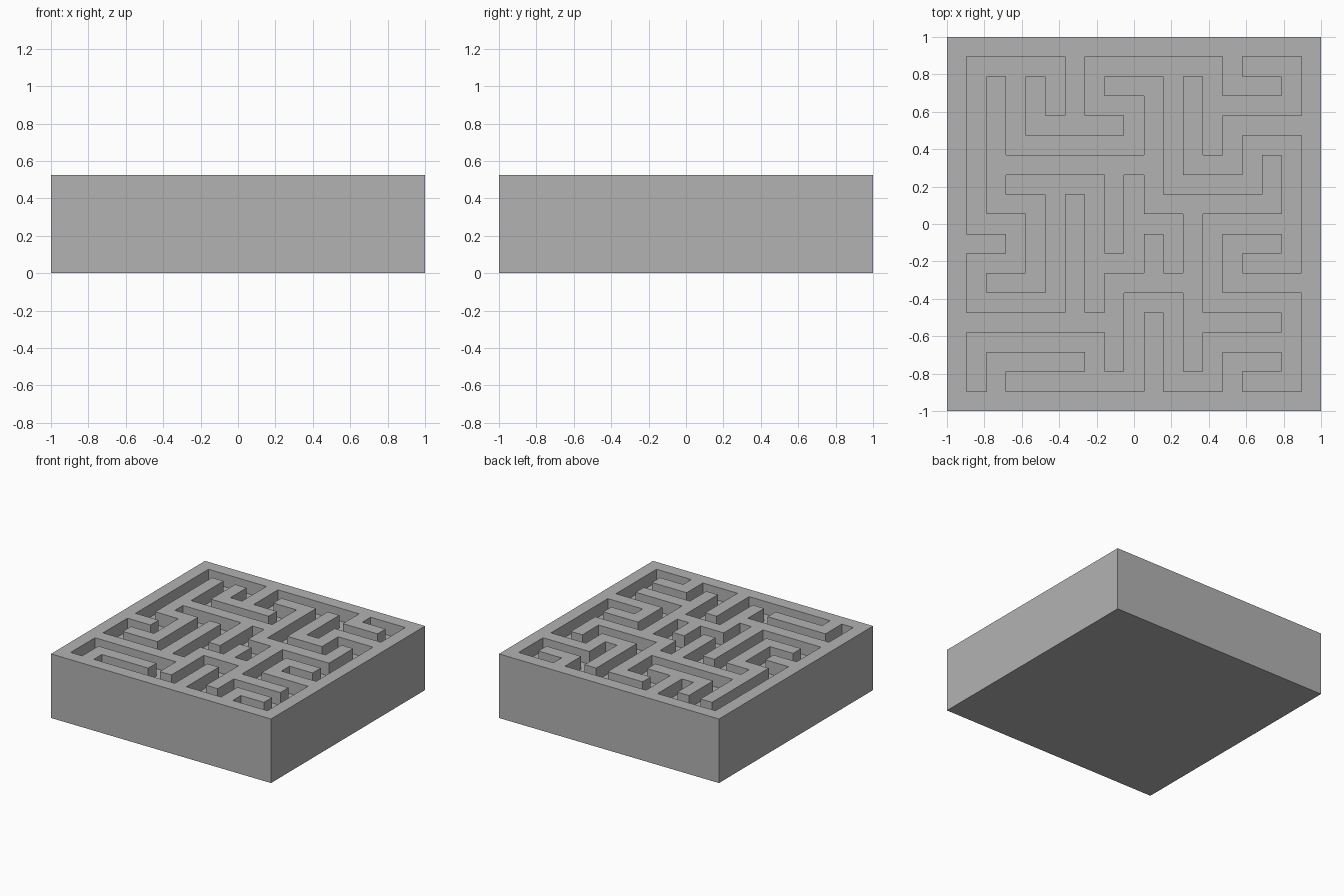
import bpy
import bmesh

if "Cube" in bpy.data.objects:
    bpy.data.objects.remove(bpy.data.objects["Cube"])

N = 19                   # cells per side
CELL = 2 / N
HEIGHT = 5 * CELL
FLOOR = 4 * CELL         # corridor floor level

# corridor centre lines as (column, row) corners, rows counted from the back
CORRIDORS = [
    # long winding corridor on the right and front
    [(1, 17), (1, 15), (7, 15), (7, 17), (9, 17), (9, 13), (11, 13), (11, 17),
     (13, 17), (13, 15), (17, 15), (17, 13), (13, 13), (13, 9), (17, 9), (17, 5),
     (15, 5), (15, 7), (11, 7), (11, 1), (13, 1), (13, 3), (17, 3), (17, 1)],
    # its short branches
    [(17, 1), (15, 1)],
    [(13, 3), (13, 5)],
    [(17, 9), (17, 11), (15, 11)],
    [(17, 15), (17, 17), (15, 17)],
    [(7, 17), (3, 17)],
    # winding corridor on the left and back
    [(11, 1), (7, 1), (7, 3), (9, 3), (9, 5), (3, 5), (3, 1), (1, 1), (1, 9),
     (3, 9), (3, 11), (1, 11), (1, 13), (5, 13), (5, 7), (7, 7), (7, 13)],
    # its short branches
    [(3, 1), (5, 1), (5, 3)],
    [(5, 7), (3, 7)],
    [(7, 11), (9, 11), (9, 7)],
    [(9, 9), (11, 9), (11, 11)],
]


def open_cells():
    """All cells covered by the corridors."""
    cells = set()
    for path in CORRIDORS:
        for (c0, r0), (c1, r1) in zip(path, path[1:]):
            for c in range(min(c0, c1), max(c0, c1) + 1):
                for r in range(min(r0, r1), max(r0, r1) + 1):
                    cells.add((c, r))
    return cells


def extrude_up(bm, faces, dz):
    """Raise a group of faces and build the walls around it."""
    res = bmesh.ops.extrude_face_region(bm, geom=faces)["geom"]
    verts = [g for g in res if isinstance(g, bmesh.types.BMVert)]
    bmesh.ops.translate(bm, verts=verts, vec=(0, 0, dz))
    return [g for g in res if isinstance(g, bmesh.types.BMFace)]


cells = open_cells()
bm = bmesh.new()
bmesh.ops.create_grid(bm, x_segments=N, y_segments=N, size=1)

# solid base: keep the underside and raise a copy to the floor level
bottom = bm.faces[:]
floor = extrude_up(bm, bottom, FLOOR)
if not any(f.is_valid and f.calc_center_median().z < 1e-4 for f in bm.faces):
    under = bmesh.ops.create_grid(bm, x_segments=N, y_segments=N, size=1)
    bmesh.ops.remove_doubles(bm, verts=bm.verts[:], dist=1e-4)

# raise every cell that is not part of a corridor
walls = []
for f in bm.faces:
    p = f.calc_center_median()
    cell = (int((p.x + 1) / CELL), int((1 - p.y) / CELL))
    if abs(f.normal.z) > 0.5 and p.z > FLOOR - 1e-3 and cell not in cells:
        walls.append(f)
extrude_up(bm, walls, HEIGHT - FLOOR)
bmesh.ops.delete(bm, geom=[f for f in walls if f.is_valid], context='FACES')
bmesh.ops.recalc_face_normals(bm, faces=bm.faces[:])
bmesh.ops.dissolve_limit(bm, angle_limit=0.02, verts=bm.verts[:], edges=bm.edges[:])

mesh = bpy.data.meshes.new("maze_block")
bm.to_mesh(mesh)
bm.free()
block = bpy.data.objects.new("maze_block", mesh)
bpy.context.collection.objects.link(block)

grey = bpy.data.materials.new("plain_grey")
grey.diffuse_color = (0.45, 0.45, 0.45, 1)
grey.use_nodes = True
grey.node_tree.nodes["Principled BSDF"].inputs["Base Color"].default_value = grey.diffuse_color
mesh.materials.append(grey)
